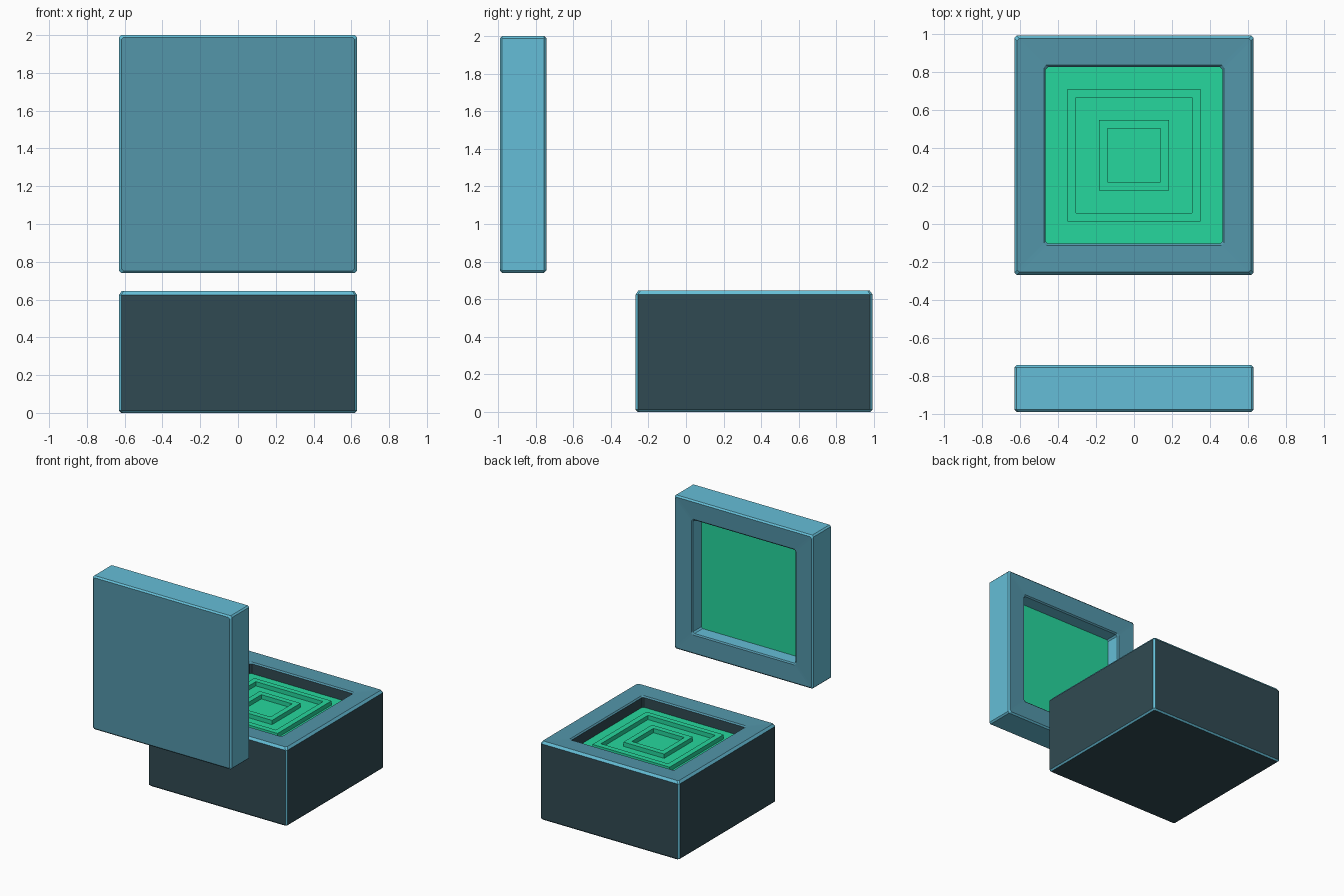
import bpy, bmesh, math
from mathutils import Matrix

if "Cube" in bpy.data.objects:
    bpy.data.objects.remove(bpy.data.objects["Cube"])

def mat(name, rgb):
    m = bpy.data.materials.new(name)
    lin = [((c / 255 + 0.055) / 1.055) ** 2.4 for c in rgb]
    m.diffuse_color = (*lin, 1)
    m.use_nodes = True
    m.node_tree.nodes["Principled BSDF"].inputs["Base Color"].default_value = m.diffuse_color
    return m

BLUE = mat("light_blue", (101, 190, 215))
STEEL = mat("steel_blue", (83, 150, 170))
DARK = mat("dark_slate", (48, 74, 82))
GREEN = mat("green", (38, 215, 157))
MATS = [BLUE, STEEL, DARK, GREEN]

def square_loop(bm, h, z, c):
    """Square of half size h with corners cut by c."""
    a = h - c
    pts = [(a, -h), (h, -a), (h, a), (a, h), (-a, h), (-h, a), (-h, -a), (-a, -h)]
    pts = pts[-2:] + pts[:-2]
    return [bm.verts.new((x, y, z)) for x, y in pts]

def shell(name, loops, mats, corner, bottom, top, matrix):
    """Skin through square loops; corner faces may get their own colour."""
    bm = bmesh.new()
    rings = [square_loop(bm, *l) for l in loops]
    for r, s, m in zip(rings, rings[1:], mats):
        for i in range(8):
            j = (i + 1) % 8
            f = bm.faces.new((r[i], r[j], s[j], s[i]))
            is_corner = (f.calc_center_median().xy.normalized().x ** 2 - 0.5) ** 2 < 0.02
            f.material_index = corner if is_corner and m in (DARK_I, BLUE_I) and r in rings[:3] else m
    f = bm.faces.new(list(reversed(rings[0]))); f.material_index = bottom
    f = bm.faces.new(rings[-1]); f.material_index = top
    bm.transform(matrix)
    bmesh.ops.recalc_face_normals(bm, faces=bm.faces)
    me = bpy.data.meshes.new(name)
    bm.to_mesh(me); bm.free()
    for m in MATS:
        me.materials.append(m)
    ob = bpy.data.objects.new(name, me)
    bpy.context.collection.objects.link(ob)
    return ob

BLUE_I, STEEL_I, DARK_I, GREEN_I = range(4)
C = 0.012
CY = 0.362

# Open base box with rim and sunken green floor
shell("base_box",
      [(0.618, 0, C), (0.63, 0.012, C), (0.63, 0.625, C), (0.616, 0.645, C),
       (0.475, 0.64, C), (0.465, 0.63, C), (0.465, 0.55, C)],
      [BLUE_I, DARK_I, BLUE_I, STEEL_I, STEEL_I, DARK_I],
      BLUE_I, DARK_I, GREEN_I, Matrix.Translation((0, CY, 0)))

# Two raised square rings on the floor
def ring(name, outer, inner):
    bm = bmesh.new()
    z0, z1 = 0.545, 0.585
    loops = []
    for h, z in ((outer, z0), (outer, z1), (inner, z1), (inner, z0)):
        loops.append([bm.verts.new((x * h, CY + y * h, z))
                      for x, y in ((-1, -1), (1, -1), (1, 1), (-1, 1))])
    for k in range(4):
        r, s = loops[k], loops[(k + 1) % 4]
        for i in range(4):
            j = (i + 1) % 4
            bm.faces.new((r[i], r[j], s[j], s[i]))
    bmesh.ops.recalc_face_normals(bm, faces=bm.faces)
    me = bpy.data.meshes.new(name)
    bm.to_mesh(me); bm.free()
    me.materials.append(GREEN)
    bpy.context.collection.objects.link(bpy.data.objects.new(name, me))

ring("outer_floor_ring", 0.35, 0.305)
ring("inner_floor_ring", 0.185, 0.14)

# Upright lid, its hollow side facing back
T = 0.247
shell("lid",
      [(0.618, 0, C), (0.63, 0.012, C), (0.63, T - 0.012, C), (0.618, T, C),
       (0.475, T - 0.005, C), (0.465, T - 0.015, C), (0.465, T - 0.12, C)],
      [BLUE_I, BLUE_I, BLUE_I, STEEL_I, STEEL_I, BLUE_I],
      BLUE_I, STEEL_I, GREEN_I,
      Matrix.Translation((0, -0.99, 1.37)) @ Matrix.Rotation(-math.pi / 2, 4, 'X'))
